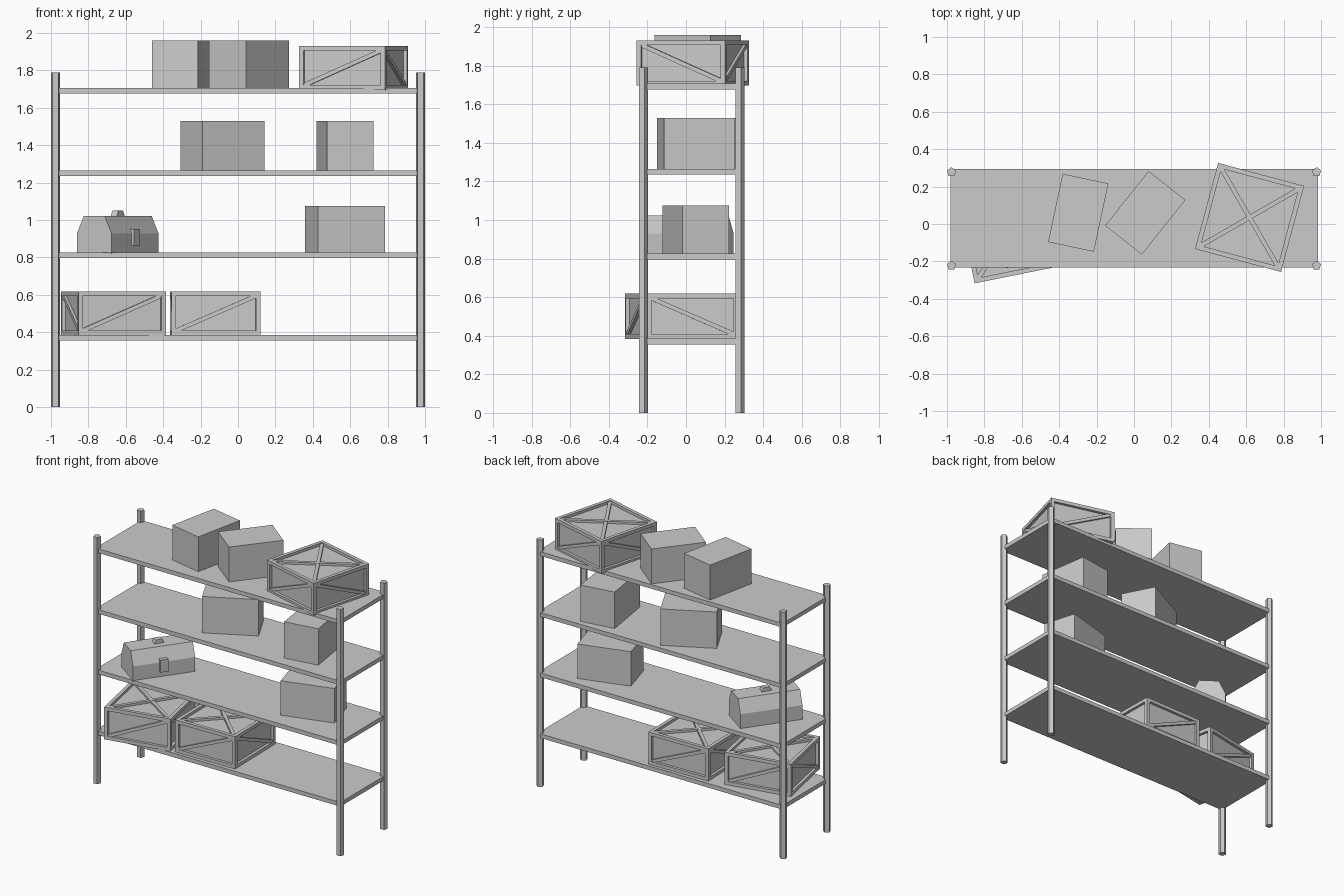
import bpy, bmesh
from math import radians, atan2, hypot, pi
from mathutils import Matrix, Vector

if "Cube" in bpy.data.objects:
    bpy.data.objects.remove(bpy.data.objects["Cube"])


def add_box(bm, center, size, rot=Matrix.Identity(4)):
    m = Matrix.Translation(center) @ rot @ Matrix.Diagonal((*size, 1))
    bmesh.ops.create_cube(bm, size=1, matrix=m)


def add_prism(bm, profile, axis_vec):
    """Extrude a closed planar profile along a vector."""
    face = bm.faces.new([bm.verts.new(p) for p in profile])
    res = bmesh.ops.extrude_face_region(bm, geom=[face], use_keep_orig=True)
    verts = [v for v in res["geom"] if isinstance(v, bmesh.types.BMVert)]
    bmesh.ops.translate(bm, verts=verts, vec=Vector(axis_vec))


def finish(bm, name, loc=(0, 0, 0), angle=0):
    bmesh.ops.recalc_face_normals(bm, faces=bm.faces)
    me = bpy.data.meshes.new(name)
    bm.to_mesh(me)
    bm.free()
    ob = bpy.data.objects.new(name, me)
    ob.location = loc
    ob.rotation_euler.z = radians(angle)
    bpy.context.collection.objects.link(ob)
    return ob


# Five-sided posts
POST_H = 1.79
for side, x in (("left", -0.976), ("right", 0.976)):
    for end, y in (("front", -0.222), ("back", 0.278)):
        bm = bmesh.new()
        bmesh.ops.create_cone(bm, cap_ends=True, segments=5, radius1=0.0255, radius2=0.0255,
                              depth=POST_H, matrix=Matrix.Translation((0, 0, POST_H / 2)))
        # one corner points straight back
        top = max(bm.verts, key=lambda v: v.co.y)
        turn = pi / 2 - atan2(top.co.y, top.co.x)
        bmesh.ops.rotate(bm, verts=bm.verts, cent=(0, 0, 0), matrix=Matrix.Rotation(turn, 3, 'Z'))
        finish(bm, f"{end}_{side}_post", (x, y, 0))

# Shelves
SHELVES = [0.385, 0.826, 1.265, 1.706]
for i, z in enumerate(SHELVES):
    bm = bmesh.new()
    add_box(bm, (0, 0, -0.015), (1.966, 0.527, 0.03))
    finish(bm, f"shelf_{i + 1}", (0.002, 0.03, z))

# Plain boxes: x, y, z, width, depth, height, angle
BOXES = [
    (-0.298, 0.06, 1.704, 0.25, 0.373, 0.255, -12),
    (0.06, 0.06, 1.704, 0.25, 0.373, 0.255, -38.5),
    (-0.083, 0.06, 1.265, 0.375, 0.253, 0.264, 27.5),
    (0.572, 0.052, 1.265, 0.25, 0.372, 0.264, 8.7),
    (0.572, 0.051, 0.825, 0.373, 0.25, 0.251, 16),
]
for i, (x, y, z, w, d, h, a) in enumerate(BOXES):
    bm = bmesh.new()
    add_box(bm, (0, 0, h / 2), (w, d, h))
    finish(bm, f"carton_{i + 1}", (x, y, z), a)


# Framed crate: recessed panels, edge beams and diagonal braces
def crate(name, loc, angle, s=0.476, h=0.235, t=0.025):
    bm = bmesh.new()
    c = s / 2 - t / 2
    core = 0.02
    add_box(bm, (0, 0, h / 2), (s - 2 * core, s - 2 * core, h - 2 * core))
    for a in (-c, c):
        for z in (t / 2, h - t / 2):
            add_box(bm, (0, a, z), (s, t, t))
            add_box(bm, (a, 0, z), (t, s - 2 * t, t))
        for b in (-c, c):
            add_box(bm, (a, b, h / 2), (t, t, h - 2 * t))
    # side braces, rising to +x on front/back as seen from outside
    iw, ih = s - 2 * t, h - 2 * t
    length, slope = hypot(iw, ih), atan2(ih, iw)
    off = s / 2 - 0.014
    for k, sign in enumerate((-1, 1, -1, 1)):
        spin = Matrix.Rotation(k * pi / 2, 4, 'Z')
        rot = spin @ Matrix.Rotation(sign * slope, 4, 'Y')
        pos = spin @ Vector((0, -off, h / 2))
        add_box(bm, pos, (length, 0.02, 0.022), rot)
    # crossed braces on top and bottom
    for z in (0.014, h - 0.014):
        for k, dz in ((1, 0), (-1, 0.0015)):
            add_box(bm, (0, 0, z - dz if z > h / 2 else z + dz), (iw * 2 ** 0.5, 0.024, 0.02),
                    Matrix.Rotation(k * pi / 4, 4, 'Z'))
    finish(bm, name, loc, angle)


crate("top_crate", (0.618, 0.035, 1.696), -15)
crate("lower_left_crate", (-0.666, -0.037, 0.384), 11.4)
crate("lower_middle_crate", (-0.122, 0.03, 0.384), 1)

# Toolbox with chamfered lid, handle and latch
L, W, H = 0.433, 0.227, 0.202
bm = bmesh.new()
profile = [(-W / 2, 0), (W / 2, 0), (W / 2, 0.108), (0.068, H), (-0.068, H), (-W / 2, 0.108)]
add_prism(bm, [(-L / 2, y, z) for y, z in profile], (L, 0, 0))
spot = (-0.643, 0.005, 0.821)
finish(bm, "toolbox_body", spot, 54.5)

bm = bmesh.new()
add_prism(bm, [(-0.037, -0.02, H - 0.005), (0.037, -0.02, H - 0.005),
               (0.022, -0.02, H + 0.027), (-0.022, -0.02, H + 0.027)], (0, 0.04, 0))
finish(bm, "toolbox_handle", spot, 54.5)

bm = bmesh.new()
add_box(bm, (-0.004, -W / 2 + 0.002, 0.087), (0.054, 0.038, 0.09))
finish(bm, "toolbox_latch", spot, 54.5)
